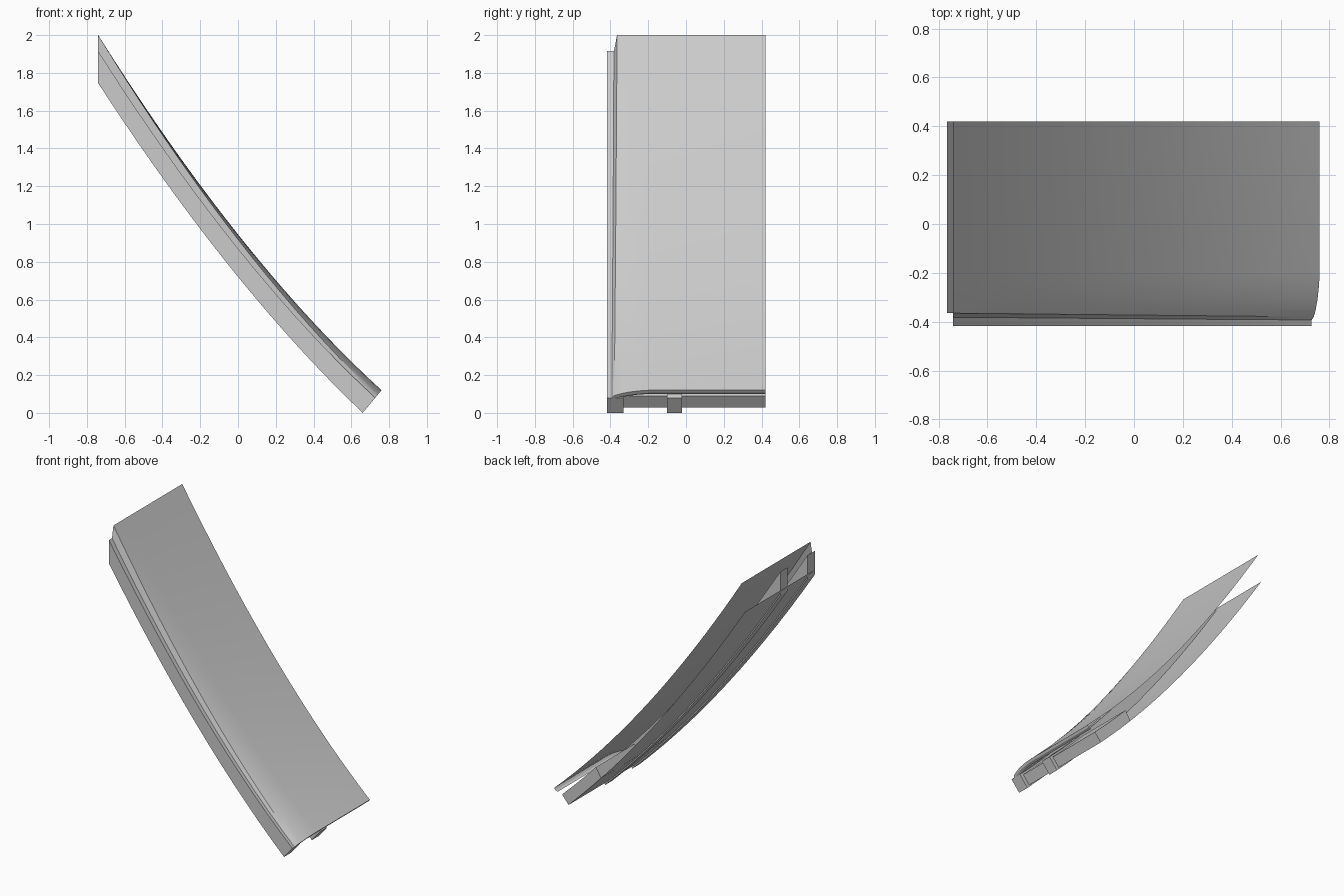
import bpy
import bmesh

cube = bpy.data.objects.get("Cube")
if cube:
    bpy.data.objects.remove(cube)

grey = bpy.data.materials.new("plain grey")
grey.use_nodes = True
grey.diffuse_color = (0.6, 0.6, 0.6, 1)
grey.node_tree.nodes["Principled BSDF"].inputs["Base Color"].default_value = (0.6, 0.6, 0.6, 1)


def place(t, y, f):
    """Point at t along the slope (ridge to eave), f of the way from soffit to roof skin."""
    low_x, top_x = -0.74 + 1.4 * t, -0.74 + 1.5 * t
    low_z = 0.72 - 1.2296 * low_x + 0.21 * low_x ** 2
    top_z = 0.945 - 1.258 * top_x + 0.2267 * top_x ** 2
    return (low_x + (top_x - low_x) * f, y, low_z + (top_z - low_z) * f)


def loft(name, rings, closed=False):
    """Skin a list of rings, each a list of (t, y, f)."""
    bm = bmesh.new()
    rows = [[bm.verts.new(place(*p)) for p in ring] for ring in rings]
    n = len(rows[0])
    for a, b in zip(rows, rows[1:]):
        for i in range(n if closed else n - 1):
            j = (i + 1) % n
            bm.faces.new((a[i], a[j], b[j], b[i]))
    if closed:
        bm.faces.new(rows[0])
        bm.faces.new(rows[-1][::-1])
    bmesh.ops.recalc_face_normals(bm, faces=bm.faces)
    mesh = bpy.data.meshes.new(name)
    bm.to_mesh(mesh)
    bm.free()
    mesh.materials.append(grey)
    obj = bpy.data.objects.new(name, mesh)
    bpy.context.collection.objects.link(obj)
    bpy.ops.object.select_all(action='DESELECT')
    obj.select_set(True)
    bpy.context.view_layer.objects.active = obj
    bpy.ops.object.shade_smooth_by_angle(angle=0.5)
    return obj


def steps(start, end, count):
    return [start + (end - start) * i / count for i in range(count + 1)]


def bar(name, y0, y1, f0, f1, t0=0.0, t1=1.0, count=14):
    """Curved solid beam following the slope."""
    return loft(name, [[(t, y0, f0), (t, y1, f0), (t, y1, f1), (t, y0, f1)]
                       for t in steps(t0, t1, count)], True)


def skin_ring(t, drop=0.0):
    """Flat roof section whose front edge rolls down more towards the eave."""
    roll = [(0.42, 0), (-0.2, 0), (-0.25, 0.12), (-0.3, 0.35), (-0.34, 0.68), (-0.365, 1)]
    ring = [(t, y - 0.015 * t * w, 1 - 0.24 * t * w - drop) for y, w in roll]
    return ring + [(t, -0.382 - 0.012 * t, 0.66 - drop * 0.3)]


# Roof skin with a folded lip along the eave
rings = [skin_ring(t) for t in steps(0, 1, 20)]
rings += [skin_ring(1.0, 0.11), skin_ring(0.995, 0.22)]
loft("roof_skin", rings)

# Gable beam and inner rafter
bar("gable_beam", -0.417, -0.33, 0, 0.667)
bar("inner_rafter", -0.1, -0.02, 0, 0.667)

# Thin soffit sheet under the roof
loft("soffit", [[(t, 0.42, 0.06), (t, -0.364, 0.06)] for t in steps(-0.018, 0.985, 14)])

# Eave board closing the lower end between the beams
bar("eave_board", -0.35, 0.42, 0.06, 0.58, 0.8, 0.985, 3)
